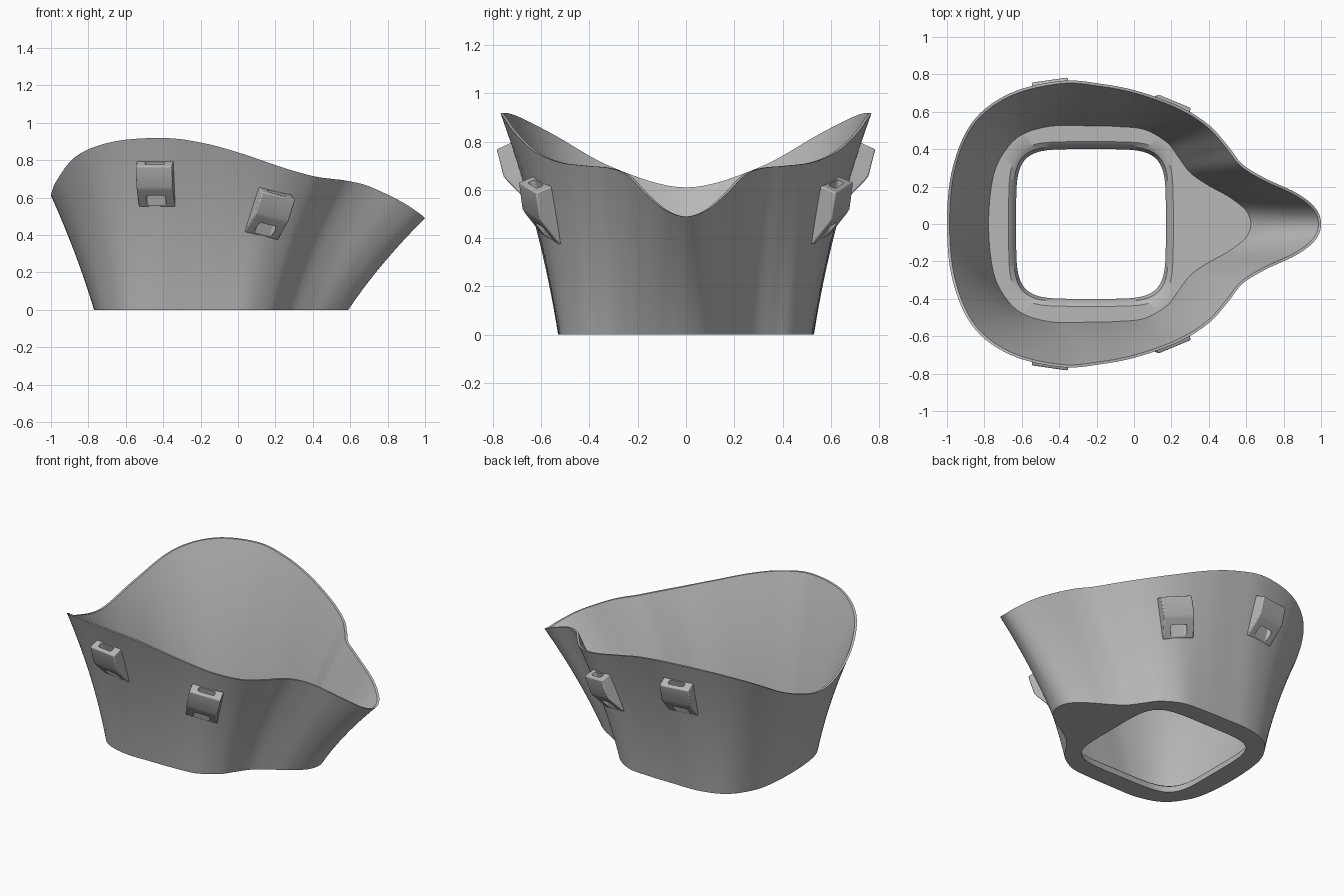
import bpy
import bmesh
import math
from mathutils import Vector, Matrix

cube = bpy.data.objects.get("Cube")
if cube:
    bpy.data.objects.remove(cube)

grey = bpy.data.materials.new("mid_grey")
grey.use_nodes = True
grey.diffuse_color = (0.48, 0.48, 0.48, 1)
grey.node_tree.nodes["Principled BSDF"].inputs["Base Color"].default_value = (0.48, 0.48, 0.48, 1)

# Half outlines from spout tip to back: base (x, y) and rim (x, y, z)
BASE = [(.59, 0), (.565, .08), (.48, .155), (.38, .215), (.29, .28), (.23, .36), (.17, .44),
        (.05, .51), (-.1, .525), (-.27, .528), (-.45, .525), (-.6, .48), (-.69, .39),
        (-.75, .25), (-.77, 0)]
RIM = [(1, 0, .49), (.97, .085, .515), (.87, .165, .58), (.7, .245, .66), (.58, .32, .69),
       (.5, .42, .7), (.4, .53, .715), (.24, .63, .76), (.02, .71, .835), (-.18, .75, .89),
       (-.39, .765, .918), (-.66, .7, .9), (-.86, .55, .825), (-.97, .3, .69), (-1, 0, .61)]
STEPS = 8
WALL = 0.014
FLOOR = 0.07
HOLE_X = -0.23


def closed_spline(half):
    """Mirror a half outline in y and smooth it into a closed loop."""
    pts = [Vector((p[0], p[1], p[2] if len(p) > 2 else 0)) for p in half]
    pts += [Vector((p.x, -p.y, p.z)) for p in reversed(pts[1:-1])]
    n, out = len(pts), []
    for i in range(n):
        a, b, c, d = (pts[(i + k) % n] for k in (-1, 0, 1, 2))
        for j in range(STEPS):
            t = j / STEPS
            out.append(0.5 * (2 * b + (c - a) * t + (2 * a - 5 * b + 4 * c - d) * t ** 2
                              + (3 * b - a - 3 * c + d) * t ** 3))
    return out


base, rim = closed_spline(BASE), closed_spline(RIM)
N = len(base)


def wall_point(i, t):
    """Outer wall surface, flaring more strongly at the sides."""
    b, r = base[i % N], rim[i % N]
    k = 0.2 + 0.25 * abs(r.y)
    p = b.lerp(r, t - k * t * (1 - t))
    p.z = r.z * t
    return p


def inner_point(i, t):
    d = wall_point(i + 1, t) - wall_point(i - 1, t)
    return wall_point(i, t) - Vector((d.y, -d.x, 0)).normalized() * WALL


def hole_point(i, half, z):
    """Rounded square opening, sampled towards each outline point."""
    d = (base[i] - Vector((HOLE_X, 0, 0))).normalized()
    r = half / (abs(d.x) ** 5 + abs(d.y) ** 5) ** 0.2
    return Vector((HOLE_X + d.x * r, d.y * r, z))


def finish(obj, angle):
    obj.data.materials.append(grey)
    bpy.ops.object.select_all(action='DESELECT')
    obj.select_set(True)
    bpy.context.view_layer.objects.active = obj
    bpy.ops.object.shade_smooth_by_angle(angle=math.radians(angle))


def make_object(name, bm):
    bmesh.ops.recalc_face_normals(bm, faces=bm.faces)
    mesh = bpy.data.meshes.new(name)
    bm.to_mesh(mesh)
    bm.free()
    obj = bpy.data.objects.new(name, mesh)
    bpy.context.collection.objects.link(obj)
    return obj


# Shell: outer wall, rim, inner wall, floor and opening as one closed loft
ROWS = 16
rings = [[wall_point(i, k / ROWS) for i in range(N)] for k in range(ROWS + 1)]
for k in range(ROWS, -1, -1):
    ring = []
    for i in range(N):
        low = FLOOR / rim[i].z
        ring.append(inner_point(i, low + (1 - low) * k / ROWS))
    rings.append(ring)
for half, z in ((.44, FLOOR), (.415, FLOOR - .02), (.4, 0)):
    rings.append([hole_point(i, half, z) for i in range(N)])

bm = bmesh.new()
loops = [[bm.verts.new(p) for p in ring] for ring in rings]
for a, b in zip(loops, loops[1:] + loops[:1]):
    for i in range(N):
        j = (i + 1) % N
        bm.faces.new((a[i], a[j], b[j], b[i]))
finish(make_object("bucket_shell", bm), 35)


def prism(name, profile, width, frame):
    """Extrude an (outward, up) profile sideways and place it on the wall."""
    bm = bmesh.new()
    sides = [[bm.verts.new(frame @ Vector((s * width / 2, u, n))) for n, u in profile]
             for s in (-1, 1)]
    bm.faces.new(sides[0])
    bm.faces.new(sides[1])
    m = len(profile)
    for i in range(m):
        j = (i + 1) % m
        bm.faces.new((sides[0][i], sides[0][j], sides[1][j], sides[1][i]))
    return make_object(name, bm)


def strap_loop(name, i, t):
    # Frame from the wall: sideways, up, outward
    side = (wall_point(i + 1, t) - wall_point(i - 1, t)).normalized()
    up = wall_point(i, t + .1) - wall_point(i, t - .1)
    out = side.cross(up).normalized()
    up = out.cross(side)
    frame = Matrix((side, up, out)).transposed().to_4x4()
    frame.translation = wall_point(i, t)
    body = prism(name, [(-.012, .125), (.062, .115), (.066, .0), (.058, -.02), (.0, -.13),
                        (-.012, -.13)], .195, frame)
    slot = prism(name + "_cutter", [(.006, .2), (.04, .2), (.04, -.2), (.006, -.2)], .105, frame)
    bevel = slot.modifiers.new("round", 'BEVEL')
    bevel.width = .012
    bevel.segments = 3
    slot.hide_render = True
    slot.hide_set(True)
    soft = body.modifiers.new("soft_edges", 'BEVEL')
    soft.width = .01
    soft.segments = 2
    cut = body.modifiers.new("slot", 'BOOLEAN')
    cut.operation = 'DIFFERENCE'
    cut.object = slot
    finish(body, 35)


# Two strap loops on each side
for label, x, t in (("rear", -.44, .735), ("front", .165, .68)):
    i = min(range(N // 2), key=lambda q: abs(wall_point(q, t).x - x))
    strap_loop(label + "_left_strap_loop", i, t)
    strap_loop(label + "_right_strap_loop", N - i, t)
